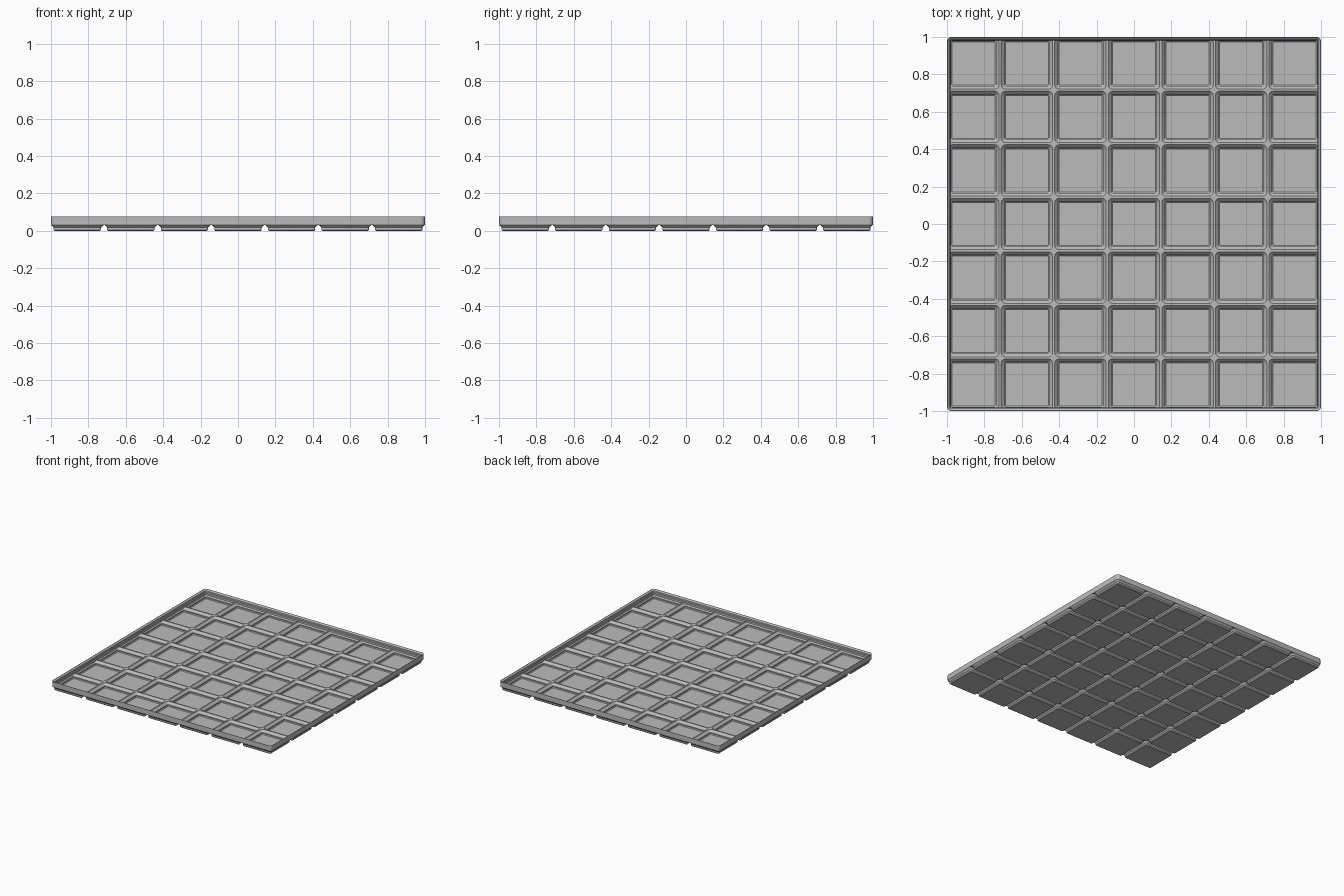
import bpy, bmesh, math

if "Cube" in bpy.data.objects:
    bpy.data.objects.remove(bpy.data.objects["Cube"])

S = 2 / 293.5        # millimetres to scene units
PITCH, N = 42.0, 7   # cell spacing and count
EDGE = 146.75        # half width of the tray
SEG = 6              # segments per rounded corner

mat = bpy.data.materials.new("grey plastic")
mat.diffuse_color = (0.5, 0.5, 0.5, 1)
mat.use_nodes = True
mat.node_tree.nodes["Principled BSDF"].inputs["Base Color"].default_value = mat.diffuse_color


def ring_points(half, r, cx=0, cy=0):
    """Rounded square, counter-clockwise."""
    pts = []
    for q, (sx, sy) in enumerate([(1, 1), (-1, 1), (-1, -1), (1, -1)]):
        for k in range(SEG + 1):
            a = math.pi / 2 * (q + k / SEG)
            pts.append((cx + sx * (half - r) + r * math.cos(a),
                        cy + sy * (half - r) + r * math.sin(a)))
    return pts


def border_points(cx, cy, inner):
    """Square cell border, trimmed to the tray outline and its round corners."""
    pts = []
    for (x, y), (ix, iy) in zip(ring_points(PITCH / 2, 0, cx, cy), inner):
        if abs(x) > EDGE and abs(y) > EDGE:
            pts.append((ix, iy))
        else:
            pts.append((max(-EDGE, min(EDGE, x)), max(-EDGE, min(EDGE, y))))
    return pts


def add_ring(bm, pts, z):
    return [bm.verts.new((x * S, y * S, z * S)) for x, y in pts]


def bridge(bm, a, b, flip=False):
    n = len(a)
    for i in range(n):
        j = (i + 1) % n
        f = [a[i], a[j], b[j], b[i]]
        bm.faces.new(f[::-1] if flip else f)


def finish(bm, name):
    bmesh.ops.remove_doubles(bm, verts=bm.verts, dist=1e-5)
    bmesh.ops.dissolve_degenerate(bm, edges=bm.edges, dist=1e-6)
    me = bpy.data.meshes.new(name)
    bm.to_mesh(me)
    bm.free()
    me.materials.append(mat)
    ob = bpy.data.objects.new(name, me)
    bpy.context.collection.objects.link(ob)
    bpy.ops.object.select_all(action='DESELECT')
    ob.select_set(True)
    bpy.context.view_layer.objects.active = ob
    bpy.ops.object.shade_smooth_by_angle(angle=math.radians(30))


def cell_grid(name, profile, flip):
    """Repeat a lofted cell (half width, radius, height) over the whole tray."""
    bm = bmesh.new()
    for ix in range(N):
        for iy in range(N):
            cx, cy = ((i - (N - 1) / 2) * PITCH for i in (ix, iy))
            rings = [add_ring(bm, ring_points(h, r, cx, cy), z) for h, r, z in profile]
            h, r, z = profile[-1]
            rim = ring_points(20.75, 3.75, cx, cy)
            rings.append(add_ring(bm, border_points(cx, cy, rim), z))
            bm.faces.new(rings[0] if flip else rings[0][::-1])
            for a, b in zip(rings, rings[1:]):
                bridge(bm, a, b, flip)
    finish(bm, name)


# stepped feet with grooves between them
cell_grid("underside_feet",
          [(17.8, 0.8, 0), (18.6, 1.6, 0.8), (18.6, 1.6, 2.6), (20.75, 3.75, 4.75)], False)

# shallow pockets separated by ridges
cell_grid("pocket_floor",
          [(16.8, 0.6, 1.0), (17.6, 1.0, 1.8), (17.6, 1.0, 3.0), (20.2, 3.4, 5.6)], True)

# outer wall with stepped stacking lip
bm = bmesh.new()
lip = [(0, 4.75), (0, 11.08), (0.32, 11.08), (1.9, 9.5), (1.9, 7.7), (2.6, 7.0), (2.6, 4.78)]
rings = [add_ring(bm, ring_points(EDGE - d, 3.75 - d), z) for d, z in lip]
for a, b in zip(rings, rings[1:] + rings[:1]):
    bridge(bm, a, b)
finish(bm, "rim_lip")
